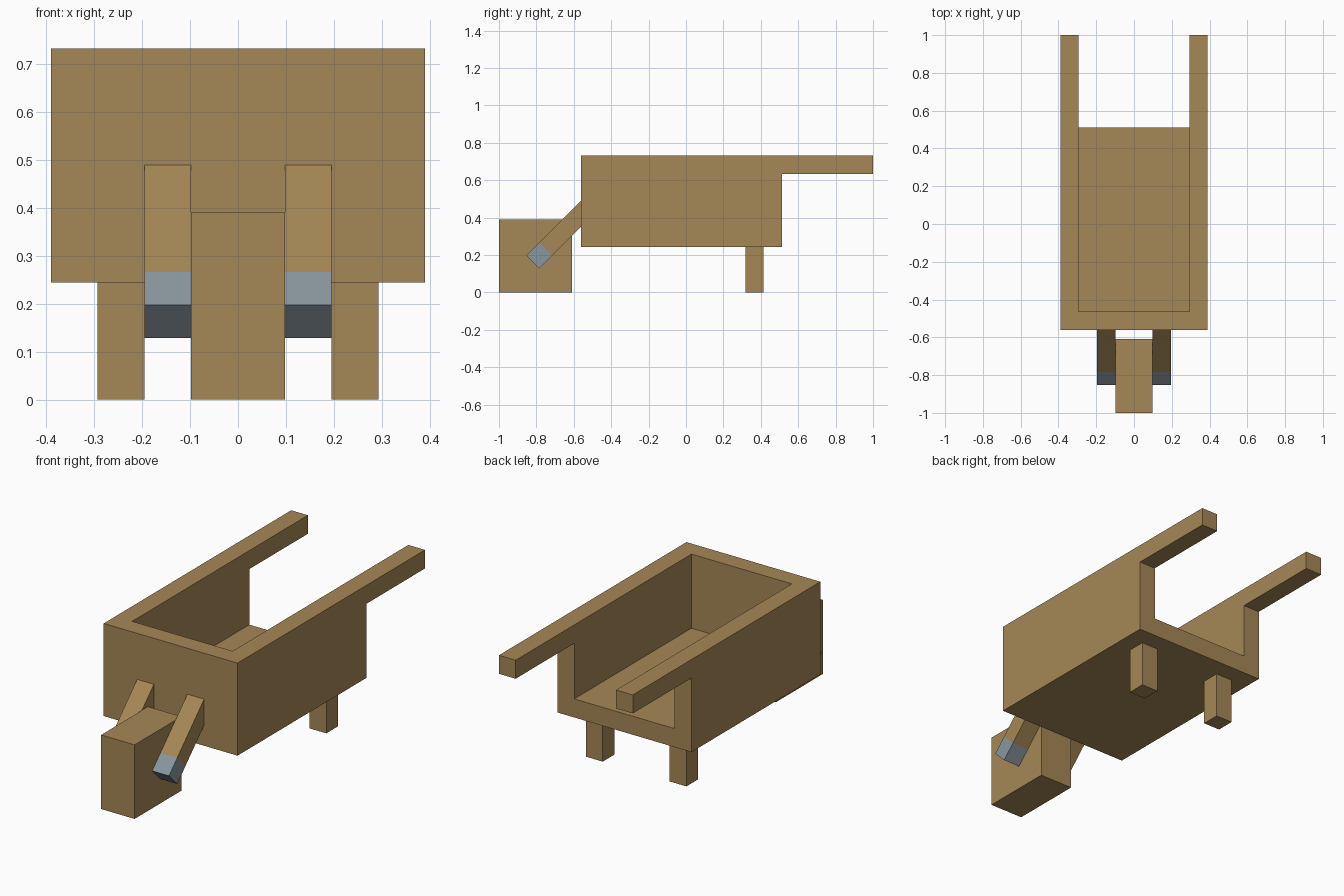
import bpy, bmesh, math
from mathutils import Matrix, Vector

old = bpy.data.objects.get("Cube")
if old:
    bpy.data.objects.remove(old, do_unlink=True)

U = 2 / 20.5  # one plank thickness; all sizes below are in planks


def material(name, rgb):
    m = bpy.data.materials.new(name)
    m.use_nodes = True
    m.diffuse_color = (*rgb, 1)
    bsdf = next(n for n in m.node_tree.nodes if n.type == 'BSDF_PRINCIPLED')
    bsdf.inputs["Base Color"].default_value = (*rgb, 1)
    return m


wood = material("wood brown", (0.376, 0.242, 0.092))
metal = material("metal grey", (0.25, 0.305, 0.345))


def prism(name, profile, x0, x1, mat=wood):
    """Extrude a side profile of (y, z) points from x0 to x1."""
    bm = bmesh.new()
    face = bm.faces.new([bm.verts.new((x0 * U, y * U, z * U)) for y, z in profile])
    out = bmesh.ops.extrude_face_region(bm, geom=[face])
    verts = [g for g in out["geom"] if isinstance(g, bmesh.types.BMVert)]
    bmesh.ops.translate(bm, verts=verts, vec=((x1 - x0) * U, 0, 0))
    bmesh.ops.recalc_face_normals(bm, faces=bm.faces)
    mesh = bpy.data.meshes.new(name)
    bm.to_mesh(mesh)
    bm.free()
    mesh.materials.append(mat)
    ob = bpy.data.objects.new(name, mesh)
    bpy.context.collection.objects.link(ob)
    return ob


def rect(y0, y1, z0, z1):
    return [(y0, z0), (y1, z0), (y1, z1), (y0, z1)]


# Tray with handles: side outline, hollowed through the top and the open back
tray = prism("tray_and_handles", [(-5.75, 2.5), (5.25, 2.5), (5.25, 6.5),
                                  (10.25, 6.5), (10.25, 7.5), (-5.75, 7.5)], -4, 4)
cutter = prism("tray_cutter", rect(-4.75, 11, 3.5, 8.5), -3, 3)
cutter.hide_render = True
mod = tray.modifiers.new("hollow", 'BOOLEAN')
mod.operation = 'DIFFERENCE'
mod.solver = 'EXACT'
mod.object = cutter
bpy.context.view_layer.objects.active = tray
bpy.ops.object.modifier_apply(modifier=mod.name)
bpy.data.objects.remove(cutter, do_unlink=True)

# Square wheel
prism("wheel", rect(-10.25, -6.25, 0, 4), -1, 1)


def slanted(a, b):
    """Side profile of a one-plank bar between a and b along the 45 degree fork."""
    turn = Matrix.Rotation(math.radians(45), 2)
    hub = Vector((-8.04, 2.02))
    return [tuple(hub + turn @ Vector(p)) for p in rect(a, b, -0.5, 0.5)]


# Rear legs, fork arms and their metal ends, on both sides
for side, s in (("left", 1), ("right", -1)):
    prism(f"leg_{side}", rect(3.25, 4.25, 0, 2.5), 2 * s, 3 * s)
    prism(f"fork_arm_{side}", slanted(0.5, 4), s, 2 * s)
    prism(f"fork_end_{side}", slanted(-0.5, 0.5), s, 2 * s, metal)
